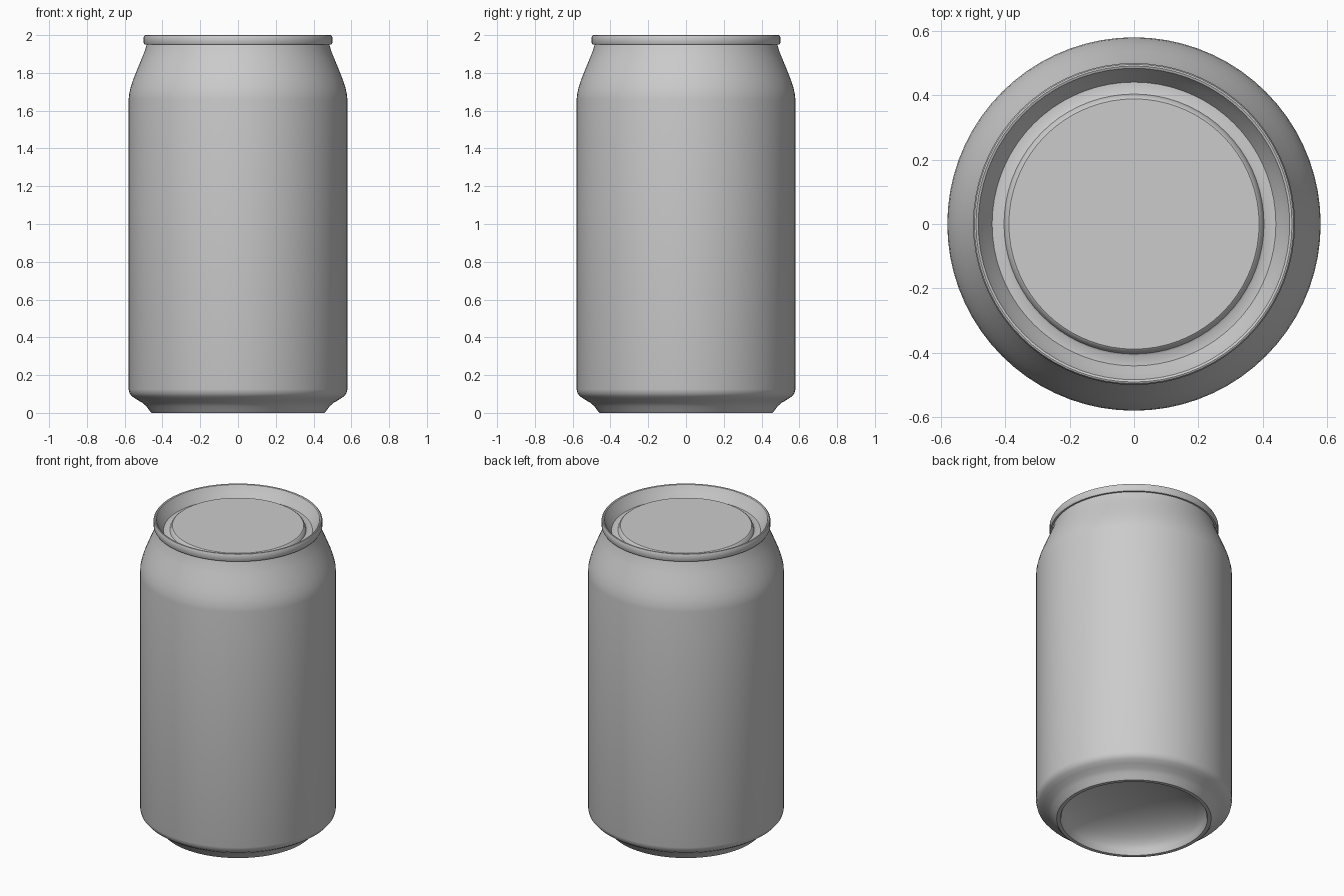
import bpy
import bmesh
import math

if "Cube" in bpy.data.objects:
    bpy.data.objects.remove(bpy.data.objects["Cube"], do_unlink=True)

SEGMENTS = 72


def make_material(name, color):
    mat = bpy.data.materials.new(name)
    mat.use_nodes = True
    mat.diffuse_color = color
    mat.node_tree.nodes["Principled BSDF"].inputs["Base Color"].default_value = color
    return mat


def lathe(name, profile, mat, angle=35):
    """Spin a (radius, height) profile about z; radius 0 closes to a pole."""
    bm = bmesh.new()
    verts = [bm.verts.new((r, 0, z)) for r, z in profile]
    edges = [bm.edges.new(pair) for pair in zip(verts, verts[1:])]
    bmesh.ops.spin(bm, geom=verts + edges, cent=(0, 0, 0), axis=(0, 0, 1),
                   angle=math.tau, steps=SEGMENTS, use_duplicate=False)
    bmesh.ops.remove_doubles(bm, verts=bm.verts, dist=0.0005)
    bmesh.ops.recalc_face_normals(bm, faces=bm.faces)
    mesh = bpy.data.meshes.new(name)
    bm.to_mesh(mesh)
    bm.free()
    mesh.materials.append(mat)
    obj = bpy.data.objects.new(name, mesh)
    bpy.context.collection.objects.link(obj)
    bpy.ops.object.select_all(action="DESELECT")
    obj.select_set(True)
    bpy.context.view_layer.objects.active = obj
    bpy.ops.object.shade_smooth_by_angle(angle=math.radians(angle))
    return obj


metal = make_material("grey metal", (0.6, 0.6, 0.6, 1))

# Domed underside, from the centre out to the standing ring
dome_radius, dome_depth = 0.43, 0.17
dome = [(dome_radius * math.sin(t), 0.01 + dome_depth * math.cos(t))
        for t in (math.pi / 2 * i / 10 for i in range(11))]

# Standing ring, lower taper, straight wall, shoulder and neck
wall = [(0.435, 0), (0.457, 0), (0.468, 0.012), (0.485, 0.035),
        (0.505, 0.053), (0.535, 0.07), (0.56, 0.087), (0.574, 0.103),
        (0.579, 0.125), (0.579, 1.66), (0.576, 1.69), (0.568, 1.725),
        (0.555, 1.765), (0.535, 1.815), (0.51, 1.875), (0.492, 1.92),
        (0.484, 1.95)]
lathe("can_body", dome + wall, metal)

# Rolled rim, sloped inner wall, groove and raised centre panel
lid = [(0.484, 1.95), (0.495, 1.95), (0.499, 1.957), (0.499, 1.99),
       (0.495, 1.998), (0.49, 2), (0.483, 1.997), (0.477, 1.985),
       (0.462, 1.96), (0.44, 1.925), (0.41, 1.925), (0.403, 1.929),
       (0.395, 1.95), (0.388, 1.955), (0, 1.955)]
lathe("can_lid", lid, metal)
